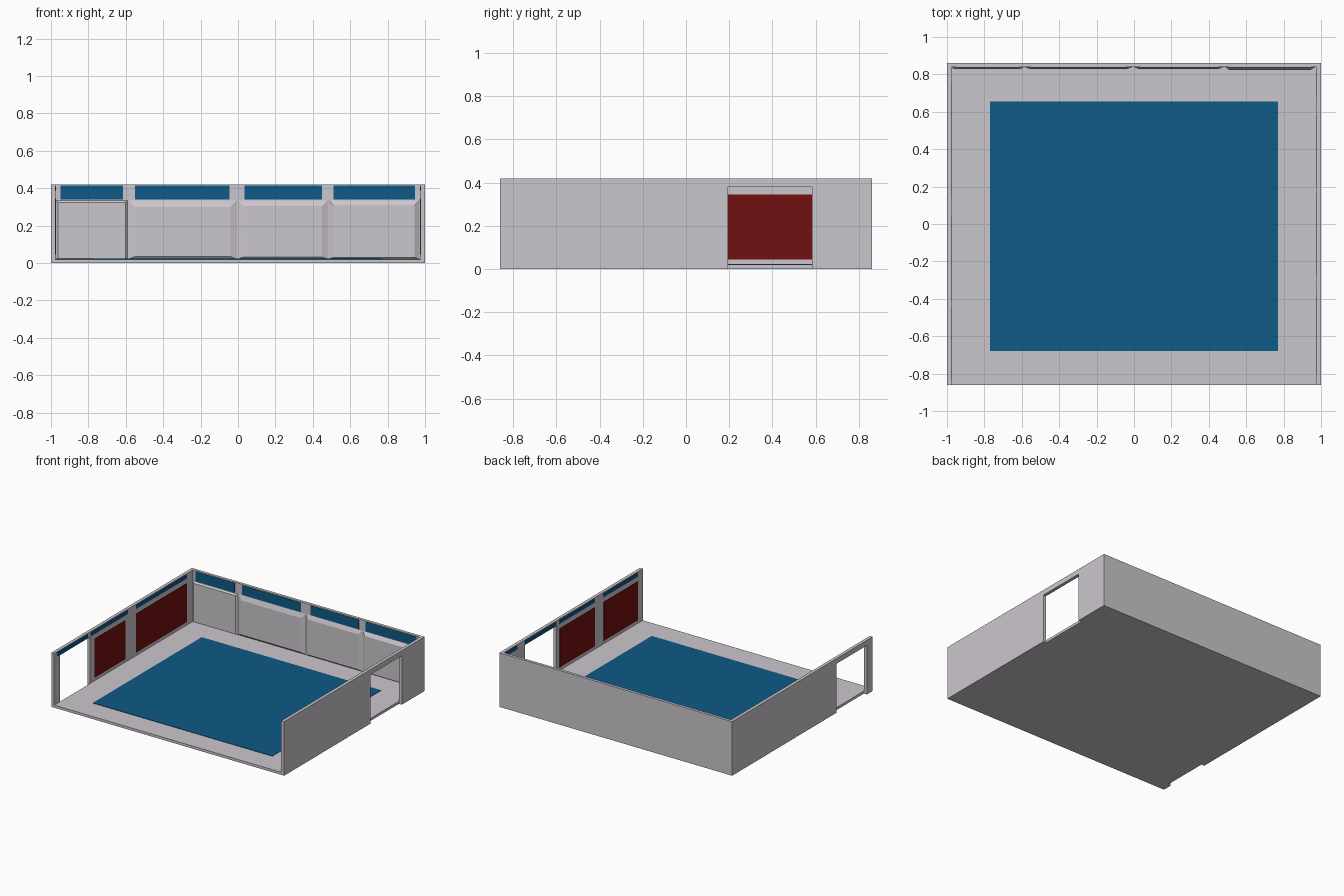
import bpy, bmesh

if "Cube" in bpy.data.objects:
    bpy.data.objects.remove(bpy.data.objects["Cube"])


def material(name, rgb):
    m = bpy.data.materials.new(name)
    m.diffuse_color = (*rgb, 1.0)
    m.use_nodes = True
    m.node_tree.nodes["Principled BSDF"].inputs["Base Color"].default_value = m.diffuse_color
    return m


GREY = material("pale_grey", (0.60, 0.57, 0.61))
BLUE = material("deep_blue", (0.004, 0.10, 0.24))
RED = material("dark_red", (0.165, 0.005, 0.005))


def finish(name, bm, mat):
    bmesh.ops.recalc_face_normals(bm, faces=bm.faces)
    mesh = bpy.data.meshes.new(name)
    bm.to_mesh(mesh)
    bm.free()
    mesh.materials.append(mat)
    ob = bpy.data.objects.new(name, mesh)
    bpy.context.collection.objects.link(ob)
    return ob


def box(name, x, y, z, mat):
    """Box from (min, max) pairs."""
    bm = bmesh.new()
    bmesh.ops.create_cube(bm, size=1)
    for v in bm.verts:
        v.co = [(r[0] + r[1]) / 2 + c * (r[1] - r[0]) for c, r in zip(v.co, (x, y, z))]
    return finish(name, bm, mat)


def side_wall(name, profile, side):
    """Extrude a (y, z) wall outline with its doorway notch across the wall thickness."""
    bm = bmesh.new()
    face = bm.faces.new([bm.verts.new((side * IN_X, y, z)) for y, z in profile])
    ext = bmesh.ops.extrude_face_region(bm, geom=[face])
    for g in ext["geom"]:
        if isinstance(g, bmesh.types.BMVert):
            g.co.x = side * 1.0
    return finish(name, bm, GREY)


H, D, IN_X, IN_Y, FLOOR = 0.42, 0.862, 0.975, 0.84, 0.02
DOOR_TOP = 0.38

# floor and carpet
box("floor", (-IN_X, IN_X), (-D, IN_Y), (0, FLOOR), GREY)
box("carpet", (-0.77, 0.77), (-0.68, 0.655), (FLOOR - 0.002, FLOOR + 0.003), BLUE)

# back wall
box("back_wall", (-1, 1), (IN_Y, D), (0, H), GREY)

# side walls, each with one doorway, red panels and a row of high windows
sides = {
    "left": (-1, (-0.79, -0.42), [(-0.37, 0.01), (0.14, 0.76)],
             [(-0.83, -0.45), (-0.41, 0.04), (0.14, 0.76)]),
    "right": (1, (0.195, 0.583), [(-0.80, -0.38), (-0.27, 0.16)],
              [(-0.80, -0.38), (-0.27, 0.16), (0.20, 0.58), (0.68, 0.82)]),
}
for label, (s, (d0, d1), panels, windows) in sides.items():
    side_wall(label + "_wall", [(-D, 0), (d0, 0), (d0, DOOR_TOP), (d1, DOOR_TOP),
                                (d1, 0), (IN_Y, 0), (IN_Y, H), (-D, H)], s)
    plate_x = sorted((s * (IN_X + 0.002), s * (IN_X - 0.003)))
    for i, y in enumerate(panels):
        box(f"{label}_red_panel_{i}", plate_x, y, (0.045, 0.345), RED)
    for i, y in enumerate(windows):
        box(f"{label}_high_window_{i}", plate_x, y, (0.384, 0.413), BLUE)

# padded panels along the back wall, with sloping borders
for i, (x0, x1, front, slope) in enumerate([
        (-0.975, -0.59, 0.829, 0.012), (-0.588, -0.005, 0.828, 0.035),
        (-0.003, 0.48, 0.828, 0.03), (0.485, 0.97, 0.824, 0.025)]):
    pad = box(f"back_pad_{i}", (x0, x1), (front, IN_Y), (FLOOR, 0.335), GREY)
    xm = (x0 + x1) / 2
    for v in pad.data.vertices:
        if v.co.y < front + 0.001:
            v.co.x += slope if v.co.x < xm else -slope
            v.co.z += -slope if v.co.z > 0.2 else slope * 0.4

# high windows on the back wall
for i, x in enumerate([(-0.95, -0.615), (-0.55, -0.045), (0.035, 0.45), (0.51, 0.945)]):
    box(f"back_high_window_{i}", x, (IN_Y - 0.003, IN_Y + 0.002), (0.34, 0.414), BLUE)
